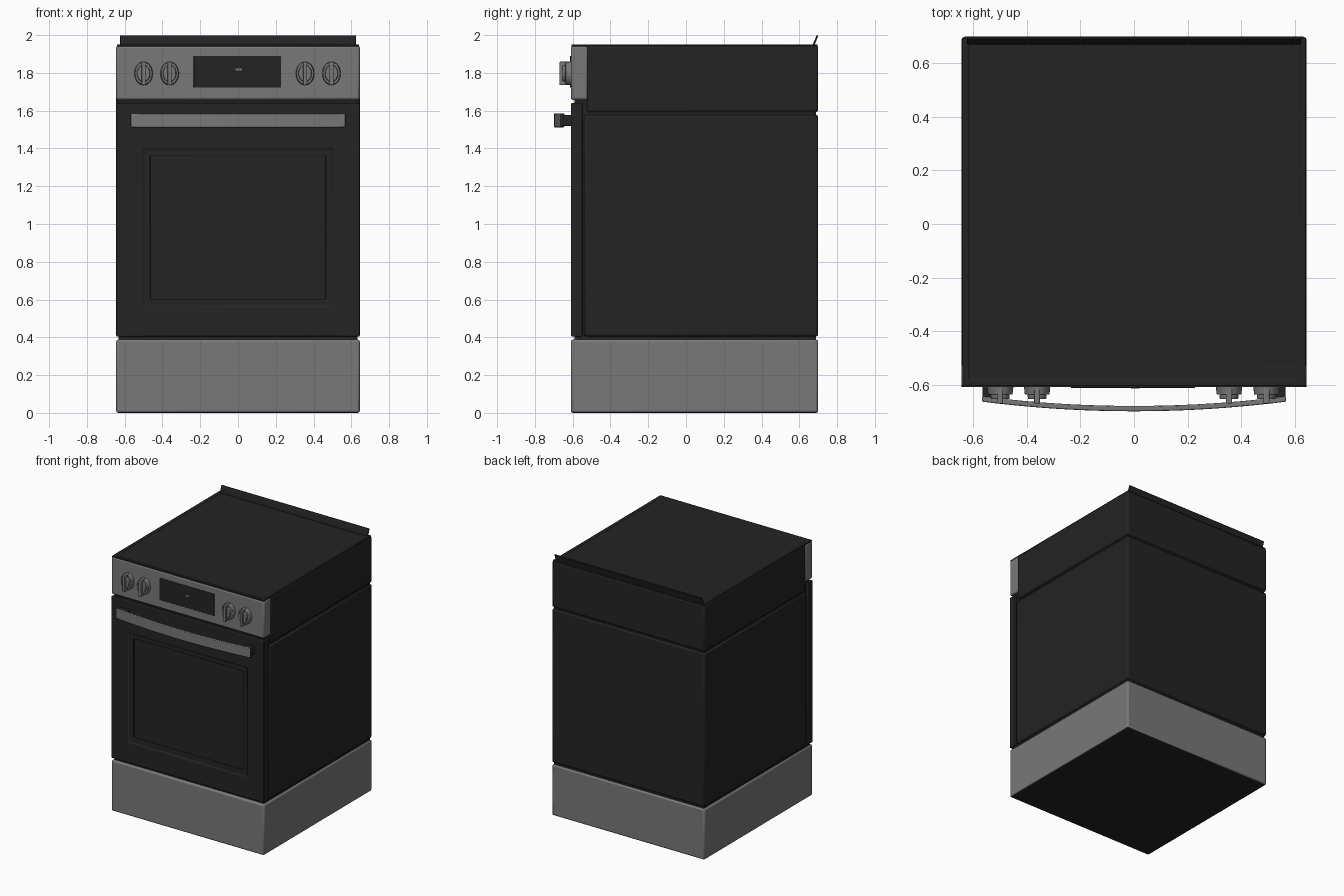
import bpy, bmesh, math
from mathutils import Matrix

cube = bpy.data.objects.get("Cube")
if cube:
    bpy.data.objects.remove(cube)


def material(name, value):
    m = bpy.data.materials.new(name)
    m.use_nodes = True
    colour = (value, value, value, 1)
    m.diffuse_color = colour
    m.node_tree.nodes["Principled BSDF"].inputs["Base Color"].default_value = colour
    return m


BLACK = material("black enamel", 0.017)
GREY = material("brushed grey", 0.19)


def finish(bm, name, mats, bevel=0.0, segments=2):
    bmesh.ops.recalc_face_normals(bm, faces=bm.faces)
    mesh = bpy.data.meshes.new(name)
    bm.to_mesh(mesh)
    bm.free()
    obj = bpy.data.objects.new(name, mesh)
    bpy.context.collection.objects.link(obj)
    for m in mats:
        mesh.materials.append(m)
    if bevel:
        mod = obj.modifiers.new("soft edges", "BEVEL")
        mod.width = bevel
        mod.segments = segments
        mod.limit_method = "ANGLE"
    bpy.ops.object.select_all(action="DESELECT")
    obj.select_set(True)
    bpy.context.view_layer.objects.active = obj
    bpy.ops.object.shade_smooth_by_angle(angle=math.radians(35))
    return obj


def box_mesh(x, y, z):
    """Box between (min, max) pairs on each axis."""
    bm = bmesh.new()
    size = [b - a for a, b in (x, y, z)]
    mid = [(a + b) / 2 for a, b in (x, y, z)]
    bmesh.ops.create_cube(bm, size=1, matrix=Matrix.Translation(mid) @ Matrix.Diagonal((*size, 1)))
    return bm


def box(name, x, y, z, mats, bevel=0.012):
    return finish(box_mesh(x, y, z), name, mats, bevel)


def facing(bm, axis, sign):
    bm.normal_update()
    return max(bm.faces, key=lambda f: f.normal[axis] * sign)


def sink(bm, face, width, depth, direction):
    """Inset a face, then push its centre inwards with a steep wall."""
    if width:
        bmesh.ops.inset_region(bm, faces=[face], thickness=width)
    bmesh.ops.inset_region(bm, faces=[face], thickness=0.006)
    bmesh.ops.translate(bm, verts=face.verts, vec=[d * depth for d in direction])


W = 0.645
BACK = 0.70
FRONT = -0.61

# Lower drawer with a dark underside
bm = box_mesh((-W, W), (FRONT, BACK), (0, 0.388))
facing(bm, 2, -1).material_index = 1
finish(bm, "storage_drawer", [GREY, BLACK], 0.012)

# Oven carcass, with recessed cores that form the shadow gaps
box("oven_body", (-W, W), (-0.54, BACK), (0.405, 1.578), [BLACK])
box("inner_core", (-W + 0.012, W - 0.012), (-0.59, BACK - 0.012), (0.37, 1.70), [BLACK], 0)

# Upper body with a sunken glass hob
bm = box_mesh((-W, W), (-0.525, BACK), (1.592, 1.945))
finish(bm, "hob_body", [BLACK], 0.012)
bm = box_mesh((-W + 0.004, W - 0.004), (FRONT + 0.004, BACK - 0.004), (1.938, 1.95))
sink(bm, facing(bm, 2, 1), 0.03, 0.006, (0, 0, -1))
finish(bm, "glass_hob", [BLACK], 0.003)

# Slanted rear lip
bm = bmesh.new()
profile = [(0.672, 1.94), (0.672, 1.952), (0.692, 2.0), (0.70, 1.996), (0.684, 1.955), (0.684, 1.94)]
ring = [bm.verts.new((-0.625, y, z)) for y, z in profile]
lip = bm.faces.new(ring)
moved = bmesh.ops.extrude_face_region(bm, geom=[lip])["geom"]
bmesh.ops.translate(bm, verts=[v for v in moved if isinstance(v, bmesh.types.BMVert)], vec=(1.25, 0, 0))
finish(bm, "rear_lip", [BLACK], 0.003)

# Oven door with a stepped window
bm = box_mesh((-W, W), (FRONT, -0.547), (0.405, 1.64))
front = facing(bm, 1, -1)
bmesh.ops.inset_region(bm, faces=[front], thickness=0.1)
for v in front.verts:
    v.co.x = math.copysign(0.505, v.co.x)
    v.co.z = 0.56 if v.co.z < 1 else 1.40
sink(bm, front, 0, 0.008, (0, 1, 0))
sink(bm, front, 0.05, 0.03, (0, 1, 0))
finish(bm, "oven_door", [BLACK], 0.006)

# Control panel
box("control_panel", (-W, W), (FRONT, -0.52), (1.657, 1.943), [GREY])

# Display plate with rounded corners
box("display", (-0.235, 0.228), (FRONT - 0.003, FRONT + 0.003), (1.722, 1.89), [BLACK], 0.002)
box("clock_mark", (-0.012, 0.02), (FRONT - 0.005, FRONT), (1.812, 1.822), [GREY], 0)

# Knobs: round skirt, narrower barrel and a vertical grip
for side, x in enumerate((-0.5, -0.362, 0.355, 0.495)):
    bm = bmesh.new()
    for radius, tip, y0, y1 in ((0.05, 0.046, -0.60, -0.638), (0.036, 0.034, -0.638, -0.655)):
        place = Matrix.Translation((x, (y0 + y1) / 2, 1.797)) @ Matrix.Diagonal((1, 1, 1.28, 1))
        bmesh.ops.create_cone(bm, cap_ends=True, segments=32, radius1=radius, radius2=tip,
                              depth=y0 - y1, matrix=place @ Matrix.Rotation(math.pi / 2, 4, "X"))
    grip = Matrix.Translation((x, -0.643, 1.797)) @ Matrix.Diagonal((0.022, 0.056, 0.124, 1))
    bmesh.ops.create_cube(bm, size=1, matrix=grip)
    finish(bm, f"knob_{side + 1}", [GREY], 0.003)

# Bowed door handle
bm = bmesh.new()
STEPS = 24
rings = []
for i in range(STEPS + 1):
    t = 2 * i / STEPS - 1
    y = -0.70 + 0.036 * t * t
    rings.append([bm.verts.new((0.568 * t, y + dy, z))
                  for dy, z in ((0, 1.512), (0, 1.586), (0.02, 1.586), (0.02, 1.512))])
for a, b in zip(rings, rings[1:]):
    for k in range(4):
        bm.faces.new((a[k], a[k - 1], b[k - 1], b[k]))
for end in (rings[0], rings[-1]):
    bm.faces.new(end).material_index = 1
finish(bm, "door_handle", [GREY, BLACK], 0.004)

# Handle mounts
for name, s in (("left_handle_mount", 1), ("right_handle_mount", -1)):
    box(name, sorted((s * 0.49, s * 0.566)), (-0.655, -0.60), (1.52, 1.578), [BLACK], 0.005)
